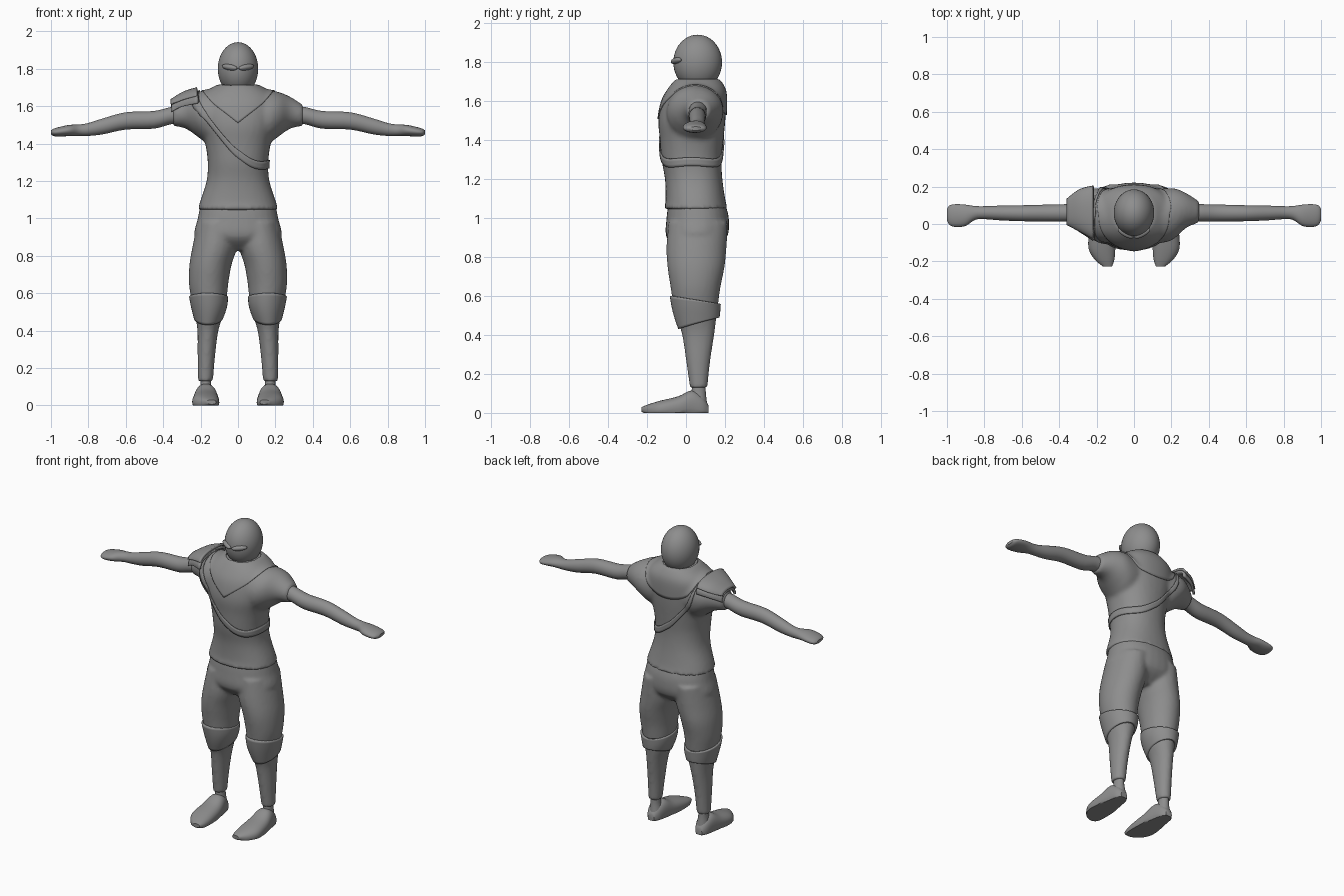
import bpy, bmesh, math
from mathutils import Vector

if "Cube" in bpy.data.objects:
    bpy.data.objects.remove(bpy.data.objects["Cube"])

grey = bpy.data.materials.new("plain_grey")
grey.diffuse_color = (0.27, 0.27, 0.27, 1)
grey.use_nodes = True
grey.node_tree.nodes["Principled BSDF"].inputs["Base Color"].default_value = grey.diffuse_color


def resample(rows, steps=4):
    """Smooth curve through rows of numbers."""
    out = []
    for i in range(len(rows) - 1):
        p = [rows[max(0, min(len(rows) - 1, i + k))] for k in (-1, 0, 1, 2)]
        for s in range(steps):
            t = s / steps
            out.append([0.5 * (2 * b + (c - a) * t + (2 * a - 5 * b + 4 * c - d) * t * t
                               + (3 * b - a - 3 * c + d) * t ** 3) for a, b, c, d in zip(*p)])
    return out + [list(rows[-1])]


def section(rows, t):
    """Row values at position t, by linear interpolation (rows ascending)."""
    t = max(rows[0][0], min(rows[-1][0], t))
    for r, s in zip(rows, rows[1:]):
        if t <= s[0]:
            f = (t - r[0]) / (s[0] - r[0])
            return [a + (b - a) * f for a, b in zip(r, s)]


def oval(a0, a1, b0, b1, ang, power):
    c, s = math.cos(ang), math.sin(ang)
    return ((a0 + a1) / 2 + (a1 - a0) / 2 * math.copysign(abs(c) ** power, c),
            (b0 + b1) / 2 + (b1 - b0) / 2 * math.copysign(abs(s) ** power, s))


def skin(bm, rings, closed=True, caps=True):
    vs = [[bm.verts.new(p) for p in ring] for ring in rings]
    n = len(vs[0])
    for r, s in zip(vs, vs[1:]):
        for i in range(n if closed else n - 1):
            j = (i + 1) % n
            bm.faces.new((r[i], r[j], s[j], s[i]))
    if caps:
        bm.faces.new(vs[0][::-1])
        bm.faces.new(vs[-1])


def loft(bm, rows, axis='z', side=1, power=1.0, n=32, floor=-9, arc=None):
    """Oval sections (position, min, max, min, max) skinned along an axis."""
    rings = []
    for t, a0, a1, b0, b1 in resample(rows):
        ring = []
        for i in range(n):
            ang = arc[0] + (arc[1] - arc[0]) * i / (n - 1) if arc else math.tau * i / n
            a, b = oval(a0, a1, b0, b1, ang, power)
            x, y, z = {'z': (a, b, t), 'x': (t, a, b), 'y': (a, t, b)}[axis]
            ring.append(Vector((x * side, y, max(z, floor))))
        rings.append(ring)
    skin(bm, rings, closed=not arc, caps=not arc)


def band(bm, rows, low, high, side=1, power=1.0, count=12, n=64):
    """Open sleeve that follows the sections between two edge heights."""
    rows = resample(rows)
    rings = []
    for k in range(count + 1):
        ring = []
        for i in range(n):
            ang = math.tau * i / n
            z = low(ang) + (high(ang) - low(ang)) * k / count
            x, y = oval(*section(rows, z)[1:], ang, power)
            ring.append(Vector((x * side, y, z)))
        rings.append(ring)
    skin(bm, rings, caps=False)


def finish(name, bm):
    bmesh.ops.recalc_face_normals(bm, faces=bm.faces)
    me = bpy.data.meshes.new(name)
    bm.to_mesh(me)
    bm.free()
    me.materials.append(grey)
    ob = bpy.data.objects.new(name, me)
    bpy.context.collection.objects.link(ob)
    bpy.context.view_layer.objects.active = ob
    bpy.ops.object.select_all(action='DESELECT')
    ob.select_set(True)
    bpy.ops.object.shade_smooth_by_angle(angle=math.radians(40))
    return ob


def blend(ob, voxel):
    """Fuse overlapping volumes into one cloth-like surface."""
    m = ob.modifiers.new("fuse", 'REMESH')
    m.mode, m.voxel_size, m.use_smooth_shade = 'VOXEL', voxel, True
    m = ob.modifiers.new("soften", 'SMOOTH')
    m.factor, m.iterations = 0.5, 4


def thicken(ob, t):
    m = ob.modifiers.new("thickness", 'SOLIDIFY')
    m.thickness, m.offset = t, -1


def wrap(ob, target, mode, offset):
    m = ob.modifiers.new("wrap", 'SHRINKWRAP')
    m.target, m.wrap_mode, m.offset = target, mode, offset


# shirt: torso with two short sleeves
torso = [(1.045, -.215, .215, -.115, .215), (1.09, -.203, .203, -.105, .203),
         (1.2, -.168, .168, -.108, .187), (1.3, -.162, .162, -.126, .183),
         (1.4, -.175, .175, -.134, .192), (1.5, -.2, .2, -.142, .202),
         (1.6, -.21, .21, -.123, .206), (1.66, -.185, .185, -.09, .2),
         (1.71, -.11, .11, -.05, .17)]
sleeve = [(.08, -.09, .18, 1.4, 1.69), (.16, -.1, .19, 1.40, 1.685), (.22, -.075, .19, 1.44, 1.675),
          (.28, -.02, .165, 1.48, 1.65), (.35, .008, .12, 1.495, 1.605)]
bm = bmesh.new()
loft(bm, torso, power=.9)
for s in (1, -1):
    loft(bm, sleeve, 'x', s)
shirt = finish("shirt", bm)
blend(shirt, .013)

# trousers
pelvis = [(.83, -.13, .13, -.03, .13), (.9, -.23, .23, -.1, .21), (1.0, -.215, .215, -.1, .22),
          (1.075, -.2, .2, -.09, .2)]
leg = [(.13, .134, .214, .02, .11), (.27, .122, .216, 0, .125), (.4, .105, .217, -.02, .145),
       (.48, .08, .23, -.045, .155), (.56, .062, .248, -.066, .165), (.65, .052, .262, -.08, .178),
       (.75, .035, .26, -.095, .198), (.85, .005, .243, -.1, .208), (.98, 0, .215, -.09, .215)]
bm = bmesh.new()
loft(bm, pelvis, power=.9)
for s in (1, -1):
    loft(bm, leg, side=s)
blend(finish("trousers", bm), .011)

# knee wraps, feet, ankles and arms on both sides
knee = [(.42, .1, .224, -.036, .155), (.49, .07, .242, -.06, .172),
        (.55, .055, .256, -.075, .178), (.62, .056, .267, -.086, .182)]
foot = [(-.228, .118, .165, .006, .03), (-.19, .105, .21, -.02, .045), (-.13, .1, .243, -.03, .063),
        (-.04, .104, .24, -.03, .085), (.03, .115, .228, -.03, .115), (.085, .13, .215, -.03, .085),
        (.115, .15, .195, -.01, .04)]
ankle = [(.05, .13, .21, .015, .108), (.1, .142, .202, .028, .102), (.15, .145, .2, .03, .1)]
arm = [(.3, .015, .11, 1.505, 1.6), (.36, .014, .106, 1.503, 1.595), (.45, .013, .104, 1.48, 1.574),
       (.6, .015, .1, 1.475, 1.567), (.72, .02, .098, 1.45, 1.535), (.8, .026, .095, 1.441, 1.51),
       (.85, .022, .096, 1.44, 1.502), (.9, -.01, .103, 1.44, 1.5), (.95, -.016, .106, 1.438, 1.49),
       (.985, -.006, .1, 1.44, 1.48), (1.0, .02, .08, 1.45, 1.47)]
for s, label in ((1, "left"), (-1, "right")):
    bm = bmesh.new()
    band(bm, knee, lambda a: .46 + .03 * math.sin(a), lambda a: .58 - .02 * math.sin(a), s)
    thicken(finish(label + "_knee_wrap", bm), .015)
    bm = bmesh.new()
    loft(bm, foot, 'y', s, power=.85, floor=0)
    finish(label + "_foot", bm)
    bm = bmesh.new()
    loft(bm, ankle, side=s)
    finish(label + "_ankle", bm)
    bm = bmesh.new()
    loft(bm, arm, 'x', s)
    finish(label + "_arm", bm)

# head with narrow eye ridges
bm = bmesh.new()
bmesh.ops.create_uvsphere(bm, u_segments=40, v_segments=24, radius=1)
for v in bm.verts:
    v.co = Vector((v.co.x * .108, .06 + v.co.y * .125, 1.8 + v.co.z * .142))
finish("head", bm)
for s, label in ((1, "left"), (-1, "right")):
    bm = bmesh.new()
    bmesh.ops.create_uvsphere(bm, u_segments=20, v_segments=10, radius=1)
    for v in bm.verts:
        x, y, z = v.co
        v.co = Vector((s * (.045 + x * .042), -.05 + y * .02 + x * .02, 1.808 + z * .016 + x * .006))
    finish(label + "_eye_ridge", bm)

# cowl: pointed in front, rounded behind, slanted top rim
cowl = [(1.5, -.2, .2, -.147, .206), (1.6, -.205, .205, -.127, .21), (1.67, -.187, .187, -.1, .21),
        (1.72, -.152, .152, -.086, .208), (1.78, -.122, .122, -.079, .206),
        (1.85, -.111, .111, -.072, .203), (1.92, -.103, .103, -.05, .2)]
bm = bmesh.new()
band(bm, cowl,
     lambda a: 1.51 + .16 * abs(math.cos(a)) if math.sin(a) < 0 else 1.67 - .14 * math.sin(a),
     lambda a: 1.85 + .06 * math.sin(a), count=20)
cowl_ob = finish("cowl", bm)
wrap(cowl_ob, shirt, 'OUTSIDE_SURFACE', .006)
thicken(cowl_ob, .01)

# diagonal chest strap
def strap_height(a):
    c = math.cos(a)
    return 1.345 - .165 * c + .11 * c * c


bm = bmesh.new()
band(bm, torso, lambda a: strap_height(a) - .022, lambda a: strap_height(a) + .022,
     power=.9, count=3, n=96)
strap = finish("chest_strap", bm)
wrap(strap, shirt, 'ABOVE_SURFACE', .008)
thicken(strap, .006)

# layered shoulder guard on one side
lower_plate = [(-.352, -.002, .13, 1.54, 1.615), (-.3, -.03, .172, 1.56, 1.65),
               (-.215, -.085, .2, 1.57, 1.68)]
upper_plate = [(-.356, .0, .13, 1.58, 1.632), (-.29, -.035, .18, 1.585, 1.672),
               (-.218, -.075, .2, 1.6, 1.695)]
for name, rows, start in (("lower_shoulder_plate", lower_plate, -.15),
                          ("upper_shoulder_plate", upper_plate, .1)):
    bm = bmesh.new()
    loft(bm, rows, 'x', power=.9, arc=(start, math.pi - start))
    plate = finish(name, bm)
    m = plate.modifiers.new("thickness", 'SOLIDIFY')
    m.thickness, m.offset = .014, 0
